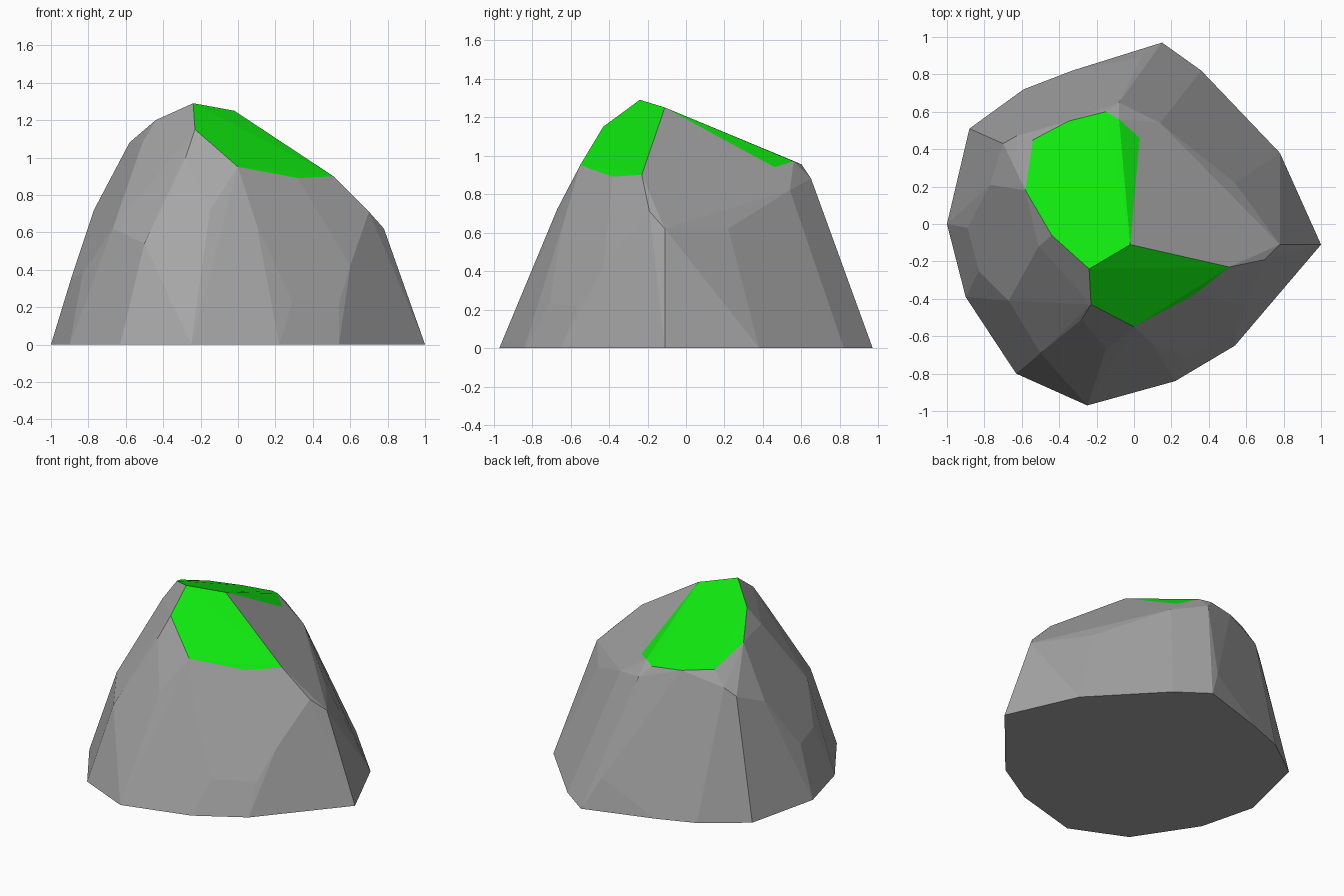
import bpy
import bmesh
from math import radians

# Remove the default cube only
default_cube = bpy.data.objects.get("Cube")
if default_cube:
    bpy.data.objects.remove(default_cube, do_unlink=True)


def make_material(name, colour):
    """Flat colour shown in the viewport and in a render."""
    material = bpy.data.materials.new(name)
    material.use_nodes = True
    material.diffuse_color = colour
    shader = next(n for n in material.node_tree.nodes if n.type == "BSDF_PRINCIPLED")
    shader.inputs["Base Color"].default_value = colour
    shader.inputs["Roughness"].default_value = 1
    return material


stone_grey = make_material("stone grey", (0.38, 0.38, 0.38, 1))
grass_green = make_material("grass green", (0.005, 0.8, 0.005, 1))

# Footprint of the boulder on the ground
footprint = [
    (-1, 0), (-.9, -.39), (-.63, -.8), (-.25, -.97), (.22, -.84),
    (.54, -.65), (1, -.11), (.78, .38), (.36, .82), (.15, .97),
    (-.33, .82), (-.59, .72), (-.88, .51),
]

# Chipped corners on the flanks
flank_corners = [
    # front
    (-.5, -.69, .54), (-.28, -.51, 1), (-.15, -.67, .72),
    (.1, -.64, .64), (.29, -.71, .23), (.54, -.56, .22), (.6, -.43, .42),
    # left
    (.9, -.1, .27), (.78, -.11, .62), (.7, -.19, .71),
    (.54, .22, .62), (.72, .32, .18), (.35, .7, .16),
    # back
    (.14, .54, .82), (-.08, .65, .88), (.04, .89, .22), (-.63, .47, .88),
    # right
    (-.83, -.25, .38), (-.67, -.41, .62), (-.61, -.11, .9), (-.51, -.12, 1.08),
    (-.77, .21, .72), (-.64, .07, .92), (-.89, -.02, .36), (-.7, .43, .82),
]

# Sloping grass cap
cap_corners = [
    (-.24, -.24, 1.29), (-.02, -.11, 1.25), (.51, -.23, .9), (.32, -.38, .89),
    (0, -.55, .95), (-.23, -.43, 1.15), (-.44, -.06, 1.2), (-.58, .18, 1.08),
    (-.54, .45, .98), (-.35, .55, .96), (-.15, .6, .955), (-.08, .56, .97),
    (.03, .46, .94),
]

# Wrap the corners in a faceted shell
shell = bmesh.new()
for x, y in footprint:
    shell.verts.new((x, y, 0))
for corner in flank_corners:
    shell.verts.new(corner)
cap_verts = {shell.verts.new(corner) for corner in cap_corners}
bmesh.ops.convex_hull(shell, input=list(shell.verts))
loose = [v for v in shell.verts if not v.link_faces]
cap_verts.difference_update(loose)
bmesh.ops.delete(shell, geom=loose, context="VERTS")

# Grass covers every facet that lies wholly within the cap
for face in shell.faces:
    face.smooth = False
    face.material_index = int(all(v in cap_verts for v in face.verts))

# Merge nearly flat triangles into broad facets
bmesh.ops.dissolve_limit(
    shell, angle_limit=radians(3), verts=list(shell.verts),
    edges=list(shell.edges), delimit={"MATERIAL"},
)
bmesh.ops.recalc_face_normals(shell, faces=list(shell.faces))

mesh = bpy.data.meshes.new("boulder")
shell.to_mesh(mesh)
shell.free()
mesh.materials.append(stone_grey)
mesh.materials.append(grass_green)
boulder = bpy.data.objects.new("boulder", mesh)
bpy.context.collection.objects.link(boulder)
